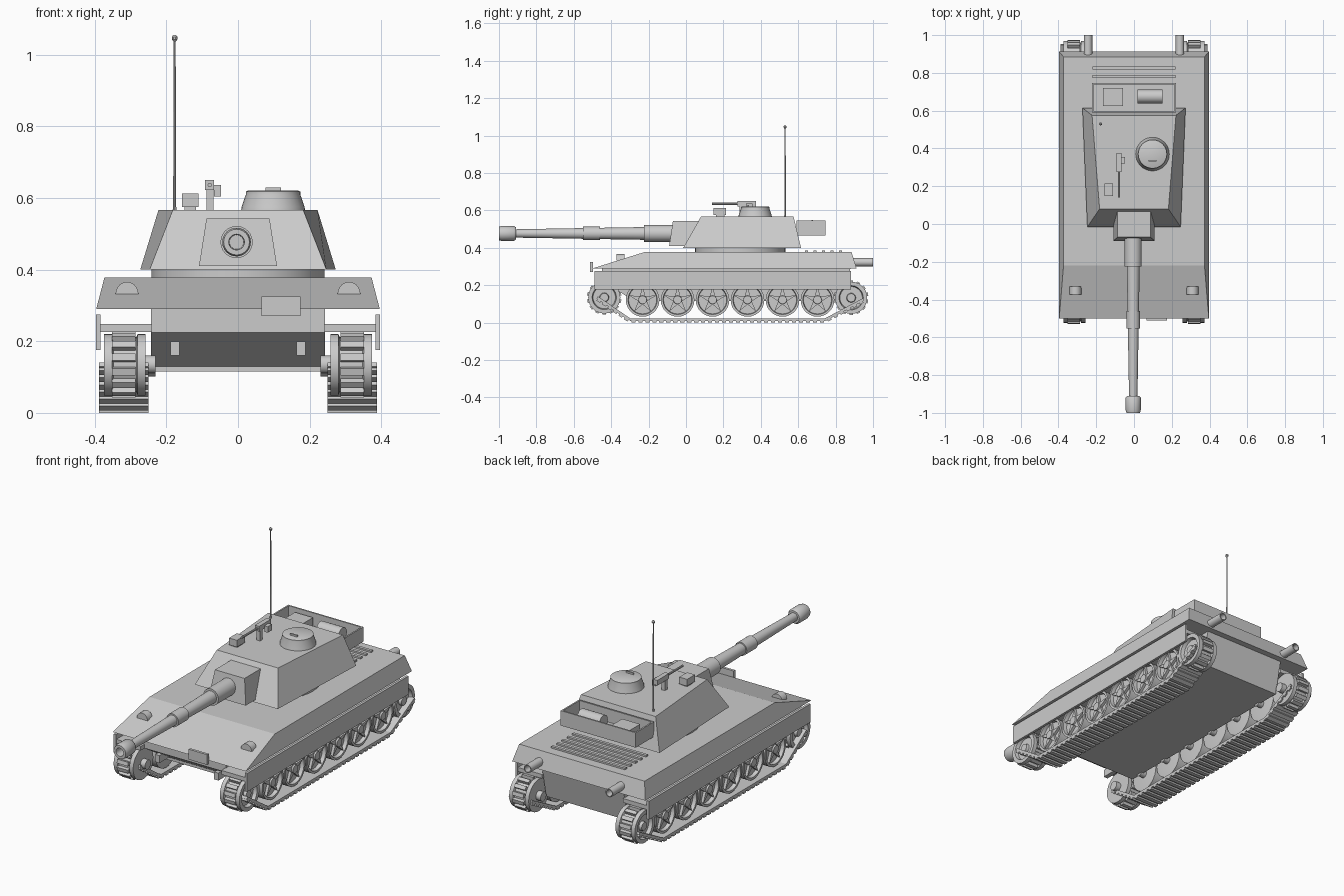
import bpy, bmesh, math
from mathutils import Vector, Matrix

cube = bpy.data.objects.get("Cube")
if cube:
    bpy.data.objects.remove(cube, do_unlink=True)

grey = bpy.data.materials.new("plain_grey")
grey.use_nodes = True
grey.diffuse_color = (0.6, 0.6, 0.6, 1)
grey.node_tree.nodes["Principled BSDF"].inputs["Base Color"].default_value = (0.6, 0.6, 0.6, 1)


def finish(name, bm, smooth=False):
    bmesh.ops.recalc_face_normals(bm, faces=bm.faces)
    mesh = bpy.data.meshes.new(name)
    bm.to_mesh(mesh)
    bm.free()
    mesh.materials.append(grey)
    ob = bpy.data.objects.new(name, mesh)
    bpy.context.collection.objects.link(ob)
    if smooth:
        bpy.ops.object.select_all(action='DESELECT')
        ob.select_set(True)
        bpy.context.view_layer.objects.active = ob
        bpy.ops.object.shade_smooth_by_angle(angle=math.radians(35))
    return ob


def add_box(bm, centre, size, rot=Matrix()):
    m = Matrix.Translation(centre) @ rot @ Matrix.Diagonal((*size, 1))
    bmesh.ops.create_cube(bm, size=1, matrix=m)


def box(name, x, y, z):
    """Box from (min, max) pairs."""
    bm = bmesh.new()
    pairs = (x, y, z)
    add_box(bm, [(a + b) / 2 for a, b in pairs], [abs(b - a) for a, b in pairs])
    return finish(name, bm)


def loft(bm, rings):
    """Skin between equal rings and cap both ends."""
    loops = [[bm.verts.new(p) for p in ring] for ring in rings]
    n = len(loops[0])
    for a, b in zip(loops, loops[1:]):
        for i in range(n):
            j = (i + 1) % n
            bm.faces.new((a[i], a[j], b[j], b[i]))
    bm.faces.new(loops[0])
    bm.faces.new(loops[-1])


def add_lathe(bm, pts, centre, axis, n):
    """Turn (radius, offset) points about an axis."""
    place = {"X": lambda c, s, t: (t, c, s),
             "Y": lambda c, s, t: (c, t, s),
             "Z": lambda c, s, t: (c, s, t)}[axis]
    rings = []
    for r, t in pts:
        angles = [2 * math.pi * i / n for i in range(n)]
        rings.append([Vector(centre) + Vector(place(r * math.cos(a), r * math.sin(a), t)) for a in angles])
    loft(bm, rings)


def lathe(name, pts, centre, axis, n=24):
    bm = bmesh.new()
    add_lathe(bm, pts, centre, axis, n)
    return finish(name, bm, True)


def prism(name, profile, x0, x1):
    bm = bmesh.new()
    loft(bm, [[(x, y, z) for y, z in profile] for x in (x0, x1)])
    return finish(name, bm)


def slab(z, y0, w0, y1, w1):
    return [(-w0, y0, z), (w0, y0, z), (w1, y1, z), (-w1, y1, z)]


def frustum(name, low, high):
    bm = bmesh.new()
    loft(bm, [low, high])
    return finish(name, bm)


# Hull
frustum("upper_hull", slab(0.29, -0.5, 0.396, 0.912, 0.396), slab(0.378, -0.22, 0.373, 0.885, 0.373))
prism("lower_hull", [(-0.45, 0.295), (-0.45, 0.225), (-0.3, 0.13), (-0.3, 0.115),
                     (0.84, 0.115), (0.88, 0.295)], -0.243, 0.243)
box("number_plate", (0.065, 0.175), (-0.512, -0.498), (0.27, 0.325))
bm = bmesh.new()
for i in range(5):
    add_box(bm, (0, 0.645 + 0.045 * i, 0.381), (0.44, 0.016, 0.012))
finish("engine_grille", bm)

# Turret
lathe("turret_ring", [(0.242, 0.37), (0.242, 0.405)], (0, 0.29, 0), "Z", 40)
frustum("turret", slab(0.4, -0.015, 0.247, 0.615, 0.273), slab(0.567, 0.08, 0.182, 0.575, 0.222))
frustum("mantlet", slab(0.41, -0.09, 0.109, 0.03, 0.109), slab(0.543, -0.07, 0.088, 0.09, 0.088))

# Main gun
lathe("gun_barrel", [(0.034, -0.05), (0.034, -0.23), (0.022, -0.93)], (-0.004, 0, 0.477), "Y")
for name, r, y0, y1 in (("gun_base_sleeve", 0.045, -0.05, -0.225),
                        ("gun_middle_sleeve", 0.036, -0.46, -0.552)):
    lathe(name, [(r, y0), (r, y1)], (-0.004, 0, 0.477), "Y")
lathe("muzzle_brake", [(0.033, -0.91), (0.04, -0.92), (0.04, -0.985), (0.036, -1), (0.022, -1), (0.02, -0.95)],
      (-0.004, 0, 0.477), "Y")

# Hatch, sight and aerial
lathe("commander_cupola", [(0.09, 0.56), (0.088, 0.575), (0.076, 0.61), (0.076, 0.618), (0.07, 0.621)],
      (0.098, 0.37, 0), "Z", 32)
box("hatch_handle", (0.077, 0.12), (0.33, 0.338), (0.615, 0.63))
box("sight_box", (-0.157, -0.11), (0.148, 0.215), (0.575, 0.612))
box("sight_base", (-0.15, -0.117), (0.16, 0.205), (0.56, 0.58))
lathe("aerial", [(0.006, 0.56), (0.004, 0.58), (0.003, 1.04)], (-0.177, 0.53, 0), "Z", 8)
lathe("aerial_tip", [(0.003, 1.037), (0.008, 1.043), (0.008, 1.05), (0.003, 1.056)], (-0.177, 0.53, 0), "Z", 10)

# Roof machine gun
box("machine_gun_post", (-0.088, -0.068), (0.285, 0.305), (0.56, 0.63))
box("machine_gun_body", (-0.092, -0.067), (0.275, 0.375), (0.622, 0.65))
box("ammunition_box", (-0.067, -0.047), (0.32, 0.355), (0.604, 0.636))
lathe("machine_gun_barrel", [(0.006, 0.14), (0.006, 0.28)], (-0.079, 0, 0.636), "Y", 10)

# Stowage basket
bm = bmesh.new()
add_box(bm, (0, 0.665, 0.47), (0.446, 0.16, 0.01))
add_box(bm, (0, 0.742, 0.505), (0.446, 0.008, 0.08))
add_box(bm, (0, 0.594, 0.505), (0.446, 0.008, 0.08))
for s in (-1, 1):
    add_box(bm, (s * 0.219, 0.668, 0.505), (0.008, 0.15, 0.08))
finish("stowage_basket", bm)
box("stowed_crate", (-0.165, -0.058), (0.625, 0.72), (0.474, 0.53))
lathe("stowed_roll", [(0.036, 0.018), (0.036, 0.15)], (0, 0.675, 0.512), "X", 20)


def track(side, s):
    """Ribbed band along the ground and up both ends."""
    bm = bmesh.new()
    path = [Vector(p) for p in ((0, -0.475, 0.135), (0, -0.3, 0.016), (0, 0.745, 0.016), (0, 0.95, 0.125))]
    for a, b in zip(path, path[1:]):
        d = b - a
        rot = Matrix.Rotation(math.atan2(d.z, d.y), 4, 'X')
        add_box(bm, (a + b) / 2 + Vector((s * 0.319, 0, 0)), (0.138, d.length, 0.014), rot)
        count = round(d.length / 0.038)
        for i in range(count):
            p = a + d * ((i + 0.5) / count) + rot @ Vector((s * 0.319, 0, -0.009))
            add_box(bm, p, (0.138, 0.022, 0.014), rot)
    finish(side + "_track", bm)


def sprocket(name, s, y, z):
    """Drum with two rims, tread pads and an axle."""
    bm = bmesh.new()
    prof = [(0.05, 0.258), (0.086, 0.258), (0.086, 0.28), (0.076, 0.284), (0.076, 0.348),
            (0.086, 0.352), (0.086, 0.374), (0.065, 0.374), (0.06, 0.355), (0.025, 0.355), (0.022, 0.37)]
    add_lathe(bm, [(r, s * t) for r, t in prof], (0, y, z), "X", 28)
    add_lathe(bm, [(0.025, s * 0.23), (0.025, s * 0.262)], (0, y, z), "X", 16)
    for i in range(14):
        rot = Matrix.Rotation(2 * math.pi * i / 14, 4, 'X')
        add_box(bm, Vector((s * 0.319, y, z)) + rot @ Vector((0, 0, 0.082)), (0.066, 0.02, 0.02), rot)
    finish(name, bm, True)


def road_wheel(name, s, y):
    """Dished wheel with a raised five-point star and hub."""
    z = 0.122
    bm = bmesh.new()
    prof = [(0.06, 0.262), (0.09, 0.265), (0.09, 0.37), (0.078, 0.37), (0.075, 0.35)]
    add_lathe(bm, [(r, s * t) for r, t in prof], (0, y, z), "X", 28)
    add_lathe(bm, [(0.025, s * 0.345), (0.022, s * 0.374)], (0, y, z), "X", 14)
    add_lathe(bm, [(0.02, s * 0.23), (0.02, s * 0.265)], (0, y, z), "X", 12)
    star = []
    for i in range(10):
        r, a = (0.024 if i % 2 else 0.077), math.pi * (i / 5 + 0.5)
        star.append((y + r * math.cos(a), z + r * math.sin(a)))
    loft(bm, [[(s * x, v, w) for v, w in star] for x in (0.345, 0.365)])
    finish(name, bm, True)


# Running gear and paired fittings
for side, s in (("left", 1), ("right", -1)):
    track(side, s)
    sprocket(side + "_front_sprocket", s, -0.437, 0.135)
    sprocket(side + "_rear_sprocket", s, 0.883, 0.133)
    for i in range(6):
        road_wheel(side + "_road_wheel", s, -0.232 + 0.187 * i)
    prism(side + "_skirt", [(-0.49, 0.275), (-0.49, 0.176), (0.882, 0.176), (0.882, 0.275)], s * 0.384, s * 0.397)
    box(side + "_fender", (s * 0.24, s * 0.386), (-0.485, 0.88), (0.226, 0.248))
    lathe(side + "_exhaust", [(0.022, 0.84), (0.022, 1), (0.017, 1), (0.016, 0.95)], (s * 0.243, 0, 0.323), "Y", 20)
    box(side + "_tow_hook", (s * 0.163, s * 0.188), (-0.435, -0.34), (0.16, 0.2))
    # Half-round headlight housing with a flat base
    bm = bmesh.new()
    arc = [(s * 0.31 + 0.032 * math.cos(a), 0.332 + 0.034 * math.sin(a))
           for a in [math.pi * i / 10 for i in range(11)]]
    loft(bm, [[(x, y, z) for x, z in arc] for y in (-0.372, -0.33)])
    finish(side + "_headlight", bm, True)
